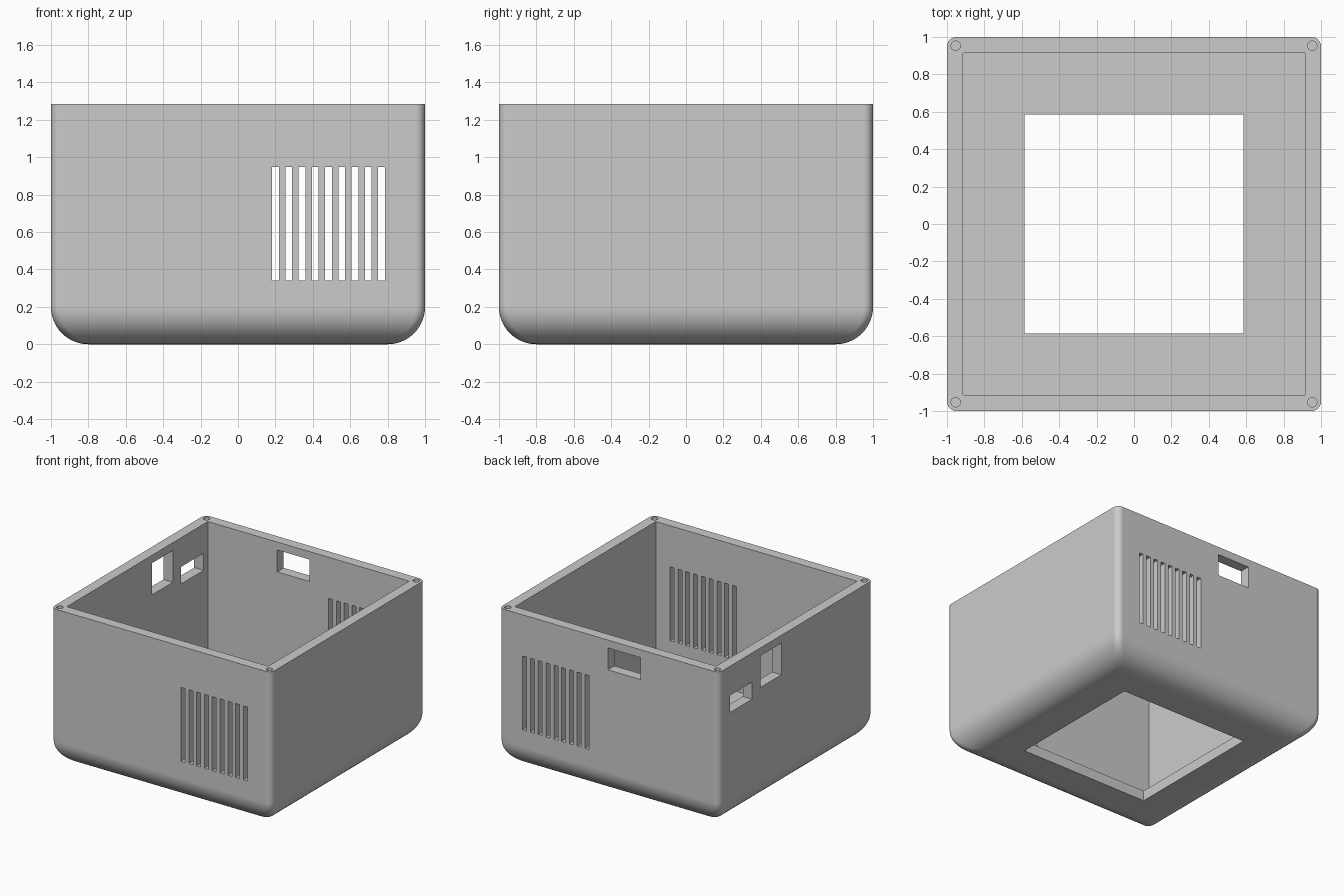
import bpy
import bmesh
from math import sin, cos, pi
from mathutils import Matrix, Vector

HEIGHT = 1.285
WALL = 0.085
FILLET = 0.2
CORNER = 0.05

if "Cube" in bpy.data.objects:
    bpy.data.objects.remove(bpy.data.objects["Cube"], do_unlink=True)

grey = bpy.data.materials.new("light_grey")
grey.use_nodes = True
grey.diffuse_color = (0.6, 0.6, 0.6, 1)
grey.node_tree.nodes["Principled BSDF"].inputs["Base Color"].default_value = grey.diffuse_color


def make_object(name, bm):
    bmesh.ops.recalc_face_normals(bm, faces=bm.faces)
    mesh = bpy.data.meshes.new(name)
    bm.to_mesh(mesh)
    bm.free()
    mesh.materials.append(grey)
    obj = bpy.data.objects.new(name, mesh)
    bpy.context.collection.objects.link(obj)
    return obj


def add_box(bm, low, high):
    low, high = Vector(low), Vector(high)
    place = Matrix.Translation((low + high) / 2) @ Matrix.Diagonal((*(high - low), 1))
    bmesh.ops.create_cube(bm, size=1, matrix=place)


def rounded_square(bm, half, z, steps=6):
    ring = []
    for quarter in range(4):
        for i in range(steps + 1):
            a = (quarter + i / steps) * pi / 2
            mid = (quarter + 0.5) * pi / 2
            reach = (half - CORNER) * 2 ** 0.5
            ring.append(bm.verts.new((reach * cos(mid) + CORNER * cos(a),
                                      reach * sin(mid) + CORNER * sin(a), z)))
    return ring


# Solid body with a rounded lower edge
bm = bmesh.new()
steps = 14
rings = []
for i in range(steps + 1):
    a = i / steps * pi / 2
    rings.append(rounded_square(bm, 1 - FILLET * (1 - sin(a)), FILLET * (1 - cos(a))))
rings.append(rounded_square(bm, 1, HEIGHT))
for lower, upper in zip(rings, rings[1:]):
    for i in range(len(lower)):
        j = (i + 1) % len(lower)
        bm.faces.new((lower[i], lower[j], upper[j], upper[i]))
bm.faces.new(rings[0])
bm.faces.new(rings[-1])
body = make_object("enclosure", bm)

# Inner cavity
bm = bmesh.new()
inner = 1 - WALL
add_box(bm, (-inner, -inner, WALL), (inner, inner, HEIGHT + 0.2))
cavity = make_object("cavity_cutter", bm)

# Openings through the walls and floor
bm = bmesh.new()
add_box(bm, (-0.585, -0.585, -0.1), (0.585, 0.585, 0.2))
for i in range(9):
    x = 0.2 + i * 0.0709
    add_box(bm, (x - 0.018, -1.1, 0.34), (x + 0.018, 1.1, 0.947))
add_box(bm, (-0.285, 0.8, 1.04), (0.01, 1.1, 1.22))
add_box(bm, (-1.1, 0.57, 0.905), (-0.8, 0.86, 1.045))
add_box(bm, (-1.1, 0.19, 0.96), (-0.8, 0.46, 1.22))

# Blind screw holes in the rim corners
for sx in (-1, 1):
    for sy in (-1, 1):
        bmesh.ops.create_cone(bm, cap_ends=True, segments=24, radius1=0.025, radius2=0.025,
                              depth=0.5, matrix=Matrix.Translation((sx * 0.953, sy * 0.953, HEIGHT)))
openings = make_object("opening_cutter", bm)

# Cut the body and keep the finished mesh
for cutter in (cavity, openings):
    cutter.hide_render = True
    cut = body.modifiers.new(cutter.name, "BOOLEAN")
    cut.operation = "DIFFERENCE"
    cut.solver = "EXACT"
    cut.object = cutter
bpy.context.view_layer.update()
graph = bpy.context.evaluated_depsgraph_get()
finished = bpy.data.meshes.new_from_object(body.evaluated_get(graph))
body.modifiers.clear()
body.data = finished
for cutter in (cavity, openings):
    bpy.data.objects.remove(cutter, do_unlink=True)

# Smooth the rounded edges and keep the flat walls flat
bpy.ops.object.select_all(action="DESELECT")
body.select_set(True)
bpy.context.view_layer.objects.active = body
bpy.ops.object.shade_smooth_by_angle()
weighted = body.modifiers.new("flat_walls", "WEIGHTED_NORMAL")
weighted.keep_sharp = True
